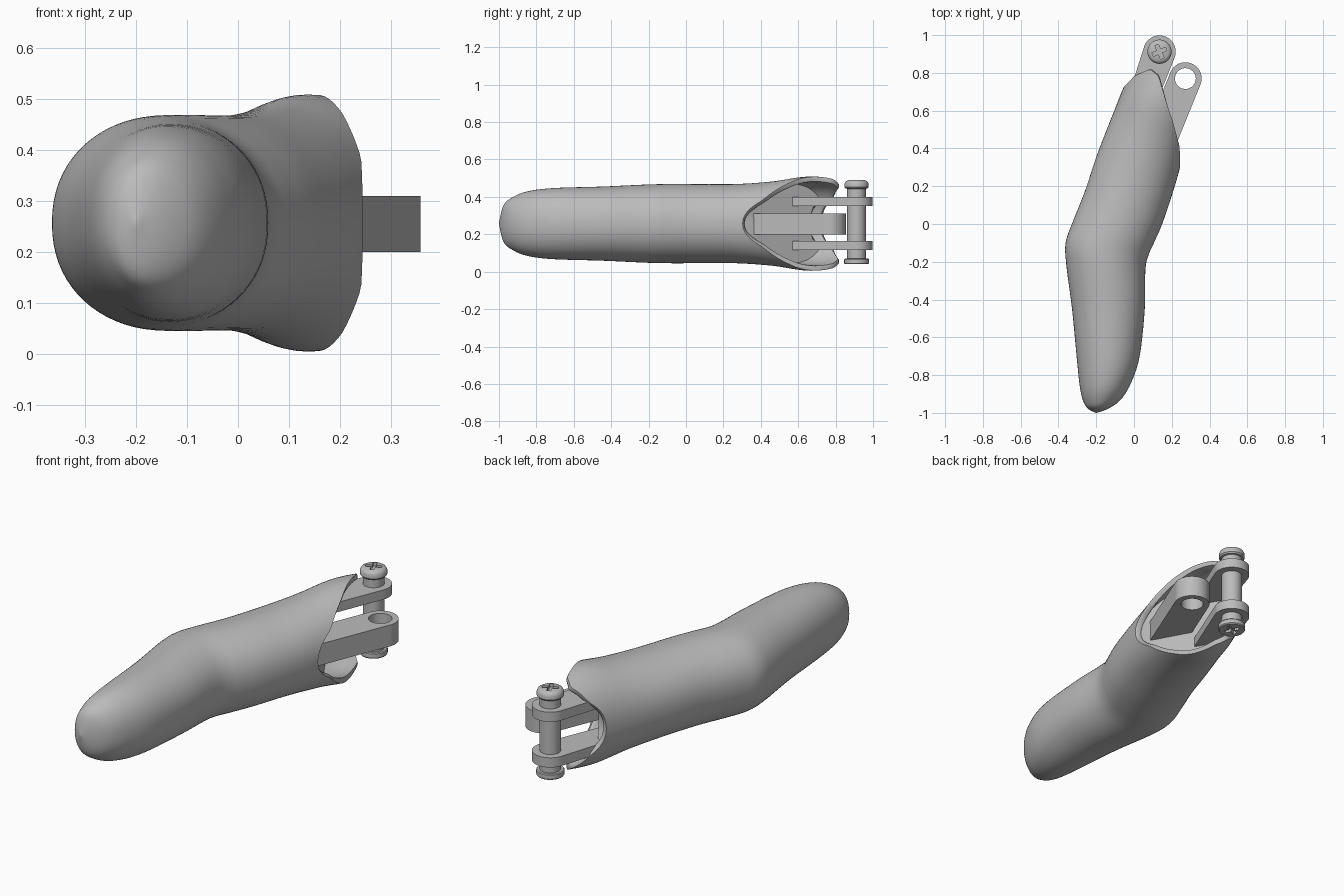
import bpy, bmesh, math
from mathutils import Vector

cube = bpy.data.objects.get("Cube")
if cube:
    bpy.data.objects.remove(cube, do_unlink=True)

grey = bpy.data.materials.new("plain grey")
grey.use_nodes = True
grey.diffuse_color = (0.5, 0.5, 0.5, 1)
grey.node_tree.nodes["Principled BSDF"].inputs["Base Color"].default_value = (0.5, 0.5, 0.5, 1)

AXIS = Vector((0.376, 0.927))      # direction of the open half
ACROSS = Vector((0.927, -0.376))
RIM_C = Vector((0.135, 0.66))
ZMID = 0.257


def finish(name, bm, angle=35):
    bmesh.ops.remove_doubles(bm, verts=bm.verts, dist=1e-5)
    bmesh.ops.recalc_face_normals(bm, faces=bm.faces)
    me = bpy.data.meshes.new(name)
    bm.to_mesh(me)
    bm.free()
    me.materials.append(grey)
    ob = bpy.data.objects.new(name, me)
    bpy.context.collection.objects.link(ob)
    bpy.ops.object.select_all(action='DESELECT')
    ob.select_set(True)
    bpy.context.view_layer.objects.active = ob
    bpy.ops.object.shade_smooth_by_angle(angle=math.radians(angle))
    return ob


def bridge(bm, a, b):
    n = len(a)
    for i in range(n):
        j = (i + 1) % n
        bm.faces.new((a[i], a[j], b[j], b[i]))


# ---- finger shell: left point, right point and half height of each section
sections = [
    (-0.202, -1.0, -0.198, -1.0, 0.003),
    (-0.245, -0.977, -0.135, -0.977, 0.095),
    (-0.27, -0.935, -0.07, -0.93, 0.138),
    (-0.287, -0.86, -0.015, -0.84, 0.172),
    (-0.302, -0.72, 0.03, -0.70, 0.19),
    (-0.328, -0.45, 0.057, -0.45, 0.198),
    (-0.358, -0.22, 0.06, -0.25, 0.208),
    (-0.362, -0.10, 0.075, -0.17, 0.211),
    (-0.325, 0.01, 0.11, -0.09, 0.212),
]
for s, w, h in ((-0.6, 0.222, 0.211), (-0.4, 0.222, 0.212), (-0.2, 0.212, 0.226),
                (0.0, 0.2, 0.252), (0.2, 0.18, 0.235)):
    c = RIM_C + AXIS * s - ACROSS * 0.065 * s
    l, r = c - ACROSS * w, c + ACROSS * w
    sections.append((l.x, l.y, r.x, r.y, h))
T_RIM = 12                         # section index where s = 0


def section(t):
    """Catmull-Rom blend of the section table."""
    i = min(int(t), len(sections) - 2)
    f = t - i
    p = [sections[min(max(k, 0), len(sections) - 1)] for k in range(i - 1, i + 3)]
    return [0.5 * (2 * b + (c - a) * f + (2 * a - 5 * b + 4 * c - d) * f * f
                   + (3 * b - a - 3 * c + d) * f ** 3) for a, b, c, d in zip(*p)]


def skin(t, a, inset=0.0):
    lx, ly, rx, ry, h = section(t)
    l, r = Vector((lx, ly)), Vector((rx, ry))
    half = (r - l) / 2
    half *= max(half.length - inset, 0.001) / half.length
    p = (l + r) / 2 + half * math.cos(a)
    sn = math.sin(a)
    return Vector((p.x, p.y, ZMID + (h - inset) * math.copysign(abs(sn) ** 0.92, sn)))


# Rim offset along the axis, by position across the section
RIM = ((-1, -0.01), (-0.85, 0.06), (-0.53, 0.115), (-0.23, 0.1),
       (0.08, 0.03), (0.5, -0.08), (0.85, -0.19), (1, -0.29))


def rim(c):
    for (x0, y0), (x1, y1) in zip(RIM, RIM[1:]):
        if c <= x1 + 1e-9:
            return y0 + (y1 - y0) * (c - x0) / (x1 - x0)
    return RIM[-1][1]


FLOOR_N = Vector((0.876, 0.483, 0))
FLOOR_D = 0.351
WALL = 0.03


def floor_t(a):
    """Where the inner wall meets the slanted floor."""
    lo, hi = 9.0, 13.0
    for _ in range(30):
        m = (lo + hi) / 2
        if FLOOR_N.dot(skin(m, a, WALL)) > FLOOR_D:
            hi = m
        else:
            lo = m
    return lo


N = 72
angles = [2 * math.pi * i / N for i in range(N)]
rim_t = [T_RIM + rim(math.cos(a)) / 0.2 for a in angles]
bm = bmesh.new()
rings = []


def add_ring(points):
    rings.append([bm.verts.new(p) for p in points])


T0 = 9
for k in range(T0 * 5):                                   # closed half
    add_ring([skin(k / 5, a) for a in angles])
for k in range(17):                                       # up to the slanted rim
    add_ring([skin(T0 + (t - T0) * k / 16, a) for t, a in zip(rim_t, angles)])
add_ring([skin(t + 0.02, a, WALL * 0.35) for t, a in zip(rim_t, angles)])
add_ring([skin(t, a, WALL * 0.85) for t, a in zip(rim_t, angles)])
ends = [min(floor_t(a), t - (0.035 - 0.025 * math.cos(a)) / 0.2) for t, a in zip(rim_t, angles)]
for k in range(1, 7):                                     # inner wall
    add_ring([skin(t + (e - t) * k / 6, a, WALL) for t, e, a in zip(rim_t, ends, angles)])
mid = Vector((0.1, (FLOOR_D - 0.0876) / 0.483, ZMID))
inner = []
for v in rings[-1]:
    p = mid.lerp(v.co, 0.8)
    inner.append(p - FLOOR_N * (FLOOR_N.dot(p) - FLOOR_D))
add_ring(inner)
for a, b in zip(rings, rings[1:]):
    bridge(bm, a, b)
bm.faces.new(rings[0])
bm.faces.new(rings[-1])
finish("finger_shell", bm, 40)


# ---- hinge lugs: round-ended plates with a pin hole
def lug(name, pivot, length, z0, z1, hole, taper=1.0, r=0.086):
    corner = math.atan2(r, -length)
    angs = sorted([2 * math.pi * i / 48 - math.pi for i in range(48)] + [corner, -corner])
    outer, inside = [], []
    for th in angs:
        u, v = math.cos(th), math.sin(th)
        k = r
        if u < -1e-6:
            k = min(length / -u, r / max(abs(v), 1e-6))
        ou, ov = u * k, v * k
        if ou < 0 and ov < 0:
            ov *= 1 - (1 - taper) * -ou / length
        outer.append(pivot + AXIS * ou + ACROSS * ov)
        inside.append(pivot + AXIS * u * hole + ACROSS * v * hole)
    b = bmesh.new()
    loops = [[b.verts.new((p.x, p.y, z)) for p in pts]
             for pts, z in ((outer, z0), (outer, z1), (inside, z1), (inside, z0))]
    for i in range(4):
        bridge(b, loops[i], loops[(i + 1) % 4])
    finish(name, b)


PIN = Vector((0.135, 0.912))
lug("center_lug", Vector((0.272, 0.77)), 0.42, 0.2, 0.31, 0.055)
lug("upper_arm", PIN, 0.335, 0.35, 0.40, 0.049, 0.7)
lug("lower_arm", PIN, 0.335, 0.115, 0.165, 0.049, 0.7)

# ---- pin screw, turned from a profile (radius, height)
profile = ((0, 0.04), (0.062, 0.04), (0.066, 0.045), (0.066, 0.066), (0.062, 0.07),
           (0.05, 0.07), (0.05, 0.443), (0.058, 0.445), (0.064, 0.452), (0.064, 0.47),
           (0.058, 0.482), (0.046, 0.489), (0, 0.49))
bm = bmesh.new()
prev = None
for r, z in profile:
    ring = [bm.verts.new((PIN.x + max(r, 1e-4) * math.cos(2 * math.pi * i / 48),
                          PIN.y + max(r, 1e-4) * math.sin(2 * math.pi * i / 48), z)) for i in range(48)]
    if prev:
        bridge(bm, prev, ring)
    else:
        bm.faces.new(ring)
    prev = ring
bm.faces.new(prev)
screw = finish("pin_screw", bm)

# Cross recesses in both ends of the screw
for z in (0.49, 0.04):
    for turn in (0.4, 0.4 + math.pi / 2):
        bpy.ops.mesh.primitive_cube_add(size=1, location=(PIN.x, PIN.y, z), rotation=(0, 0, turn))
        cutter = bpy.context.object
        cutter.name = "recess_cutter"
        cutter.hide_render = True
        cutter.scale = (0.078, 0.02, 0.036)
        bpy.context.view_layer.objects.active = screw
        mod = screw.modifiers.new("recess", 'BOOLEAN')
        mod.operation = 'DIFFERENCE'
        mod.solver = 'EXACT'
        mod.object = cutter
        bpy.ops.object.modifier_move_to_index(modifier=mod.name, index=0)
        bpy.ops.object.modifier_apply(modifier=mod.name)
        bpy.data.objects.remove(cutter, do_unlink=True)
